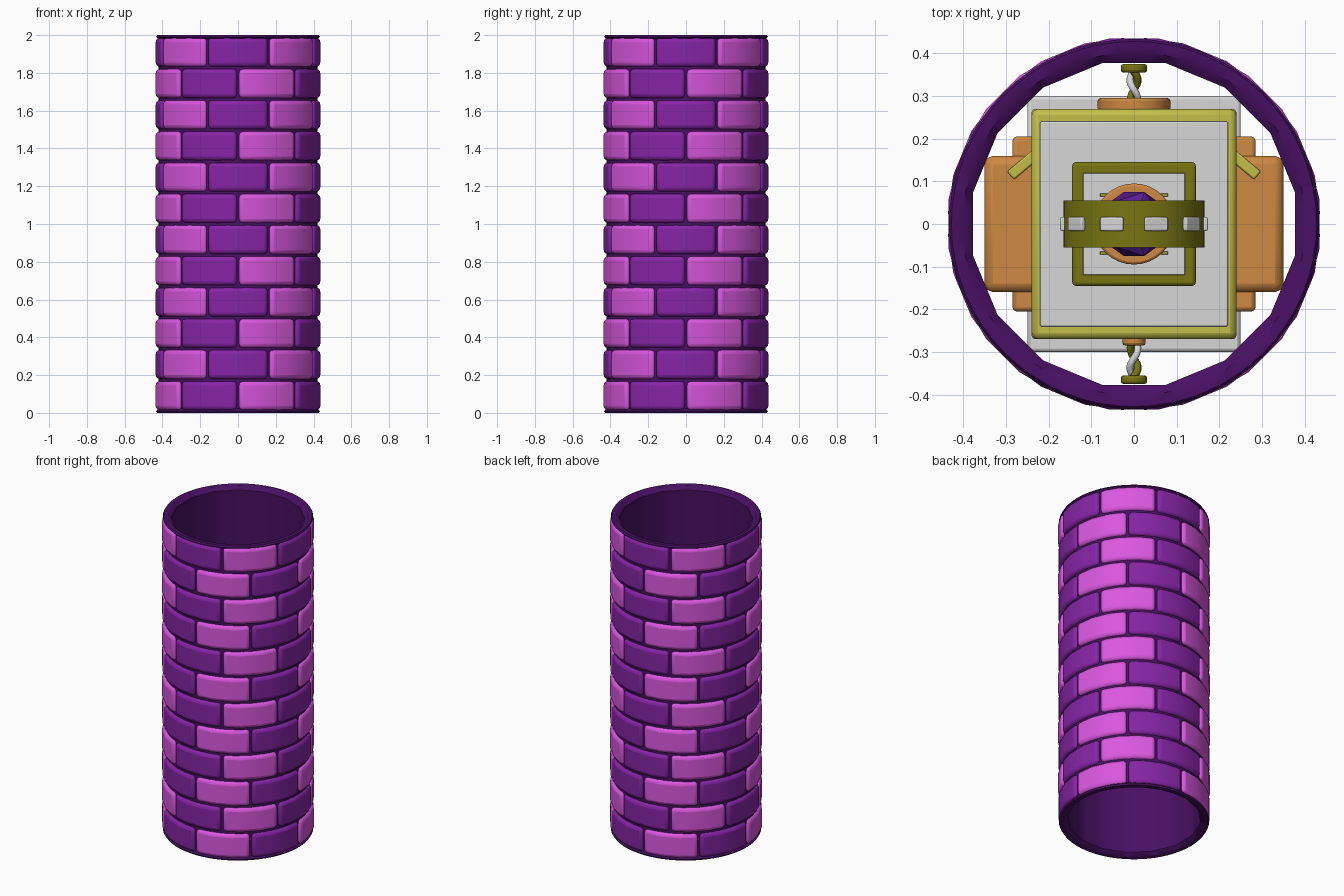
import bpy, bmesh, math
from math import sin, cos, pi, radians

if "Cube" in bpy.data.objects:
    bpy.data.objects.remove(bpy.data.objects["Cube"])


def material(name, rgb):
    m = bpy.data.materials.new(name)
    m.diffuse_color = (*rgb, 1)
    m.use_nodes = True
    m.node_tree.nodes["Principled BSDF"].inputs["Base Color"].default_value = m.diffuse_color
    return m


MORTAR = material("dark purple mortar", (0.065, 0.005, 0.125))
PURPLE = material("purple brick", (0.24, 0.018, 0.38))
PINK = material("pink brick", (0.70, 0.095, 0.74))
WHITE = material("white", (0.68, 0.68, 0.68))
OLIVE = material("olive", (0.19, 0.18, 0.006))
YELLOW = material("dull yellow", (0.55, 0.52, 0.07))
ORANGE = material("orange", (0.62, 0.25, 0.055))
GEM = material("violet gem", (0.10, 0.012, 0.28))


def make_object(name, bm, mat, bevel=0, segments=2):
    bmesh.ops.recalc_face_normals(bm, faces=bm.faces)
    mesh = bpy.data.meshes.new(name)
    bm.to_mesh(mesh)
    bm.free()
    mesh.materials.append(mat)
    ob = bpy.data.objects.new(name, mesh)
    bpy.context.collection.objects.link(ob)
    if bevel:
        mod = ob.modifiers.new("bevel", 'BEVEL')
        mod.width, mod.segments = bevel, segments
        mod.limit_method, mod.angle_limit = 'ANGLE', radians(40)
    bpy.ops.object.select_all(action='DESELECT')
    ob.select_set(True)
    bpy.context.view_layer.objects.active = ob
    bpy.ops.object.shade_smooth_by_angle(angle=radians(40))
    return ob


def box(name, mat, x, y, z, bevel=0.008, turn=0):
    bm = bmesh.new()
    bmesh.ops.create_cube(bm, size=1)
    size = (x[1] - x[0], y[1] - y[0], z[1] - z[0])
    bmesh.ops.scale(bm, vec=size, verts=bm.verts)
    ob = make_object(name, bm, mat, bevel)
    ob.location = [(a + b) / 2 for a, b in (x, y, z)]
    ob.rotation_euler[2] = turn
    return ob


def lathe(name, mat, rings, n, axis='z', centre=(0, 0, 0)):
    """Closed ring-shaped surface; each ring is (radius or function, height)."""
    bm = bmesh.new()
    loops = []
    for r, h in rings:
        loop = []
        for k in range(n):
            a = 2 * pi * k / n
            rad = r(a) if callable(r) else r
            p = (rad * cos(a), rad * sin(a), h)
            loop.append(bm.verts.new(p if axis == 'z' else (p[0], h, p[1])))
        loops.append(loop)
    for i, lo in enumerate(loops):
        up = loops[(i + 1) % len(loops)]
        for k in range(n):
            j = (k + 1) % n
            bm.faces.new((lo[k], lo[j], up[j], up[k]))
    ob = make_object(name, bm, mat)
    ob.location = centre
    return ob


def solid(name, mat, r, depth, centre, sides=24, axis='y', bevel=0.006):
    bm = bmesh.new()
    bmesh.ops.create_cone(bm, cap_ends=True, segments=sides, radius1=r, radius2=r, depth=depth)
    ob = make_object(name, bm, mat, bevel)
    ob.location = centre
    if axis == 'y':
        ob.rotation_euler[0] = pi / 2
    return ob


# Tower core: sixteen-sided bore, round outside, flared rims at both ends
def bore(a):
    return 0.377 / cos((a + pi / 16) % (pi / 8) - pi / 16)


lathe("tower_core", MORTAR, [
    (bore, 0.02), (0.402, 0), (0.428, 0), (0.434, 0.010), (0.420, 0.022),
    (0.420, 1.978), (0.434, 1.990), (0.428, 2), (0.402, 2), (bore, 1.98)], 64)

# Bricks: twelve courses of eight, alternating colours, every other course shifted
ROWS, PITCH, GAP, R_IN, R_OUT = 12, 0.1653, 0.011, 0.388, 0.439


def add_brick(bm, a0, a1, z0, z1, seg=3):
    cols = []
    for k in range(seg + 1):
        a = a0 + (a1 - a0) * k / seg
        cols.append([bm.verts.new((r * sin(a), -r * cos(a), z))
                     for r, z in ((R_IN, z0), (R_OUT, z0), (R_OUT, z1), (R_IN, z1))])
    for p, q in zip(cols, cols[1:]):
        for i in range(4):
            j = (i + 1) % 4
            bm.faces.new((p[i], p[j], q[j], q[i]))
    bm.faces.new(cols[0])
    bm.faces.new(cols[-1][::-1])


for parity, name, mat in ((0, "pink_bricks", PINK), (1, "purple_bricks", PURPLE)):
    bm = bmesh.new()
    for row in range(ROWS):
        z = 0.0082 + PITCH * row
        for k in range(8):
            start = k * pi / 4 + (pi / 8 if row % 2 else 0)
            if k % 2 == parity:
                half = GAP / 2 / R_OUT
                add_brick(bm, start + half, start + pi / 4 - half,
                          z + GAP / 2, z + PITCH - GAP / 2)
    make_object(name, bm, mat, 0.022, 3)

# Device inside the tower: base, body and stepped lid
box("device_base", WHITE, (-.25, .25), (-.30, .30), (.62, .72))
box("device_body", WHITE, (-.22, .22), (-.25, .25), (.72, 1.12))
box("lower_trim", YELLOW, (-.24, .24), (-.27, .27), (.72, .76))
box("upper_trim", YELLOW, (-.24, .24), (-.27, .27), (1.08, 1.12), 0.015)
box("lid_plate", WHITE, (-.22, .22), (-.24, .24), (1.12, 1.135), 0.003)
box("lid_frame", OLIVE, (-.145, .145), (-.145, .145), (1.135, 1.16))
box("lid_panel", WHITE, (-.12, .12), (-.12, .12), (1.16, 1.168), 0.002)

# Side housings, corner blocks and braces
for s in (-1, 1):
    side = "right" if s > 0 else "left"

    def span(a, b):
        return tuple(sorted((s * a, s * b)))

    box(side + "_housing", ORANGE, span(.2, .35), (-.16, .16), (.78, 1.04), 0.02)
    box(side + "_housing_flange", ORANGE, span(.2, .285), (-.205, .205), (.80, 1.02), 0.01)
    box(side + "_foot_gem", PINK, span(.215, .24), (-.275, -.25), (.66, .72), 0.004)
    box(side + "_brace", YELLOW, span(.21, .30), (.13, .155), (1.02, 1.05), 0.004, -s * 0.7)

# Standing band with ten studs around a gem
TOP = 1.25
lathe("standing_band", OLIVE, [(.14, -.055), (.165, -.055), (.165, .055), (.14, .055)],
      40, 'y', (0, 0, TOP))
for k in range(10):
    a = radians(18 + 36 * k)
    stud = box("band_stud", WHITE, (-.028, .028), (-.016, .016), (-.006, .006), 0.003)
    stud.location = (.167 * sin(a), 0, TOP + .167 * cos(a))
    stud.rotation_euler[1] = a
for s in (-1, 1):
    box("band_rail", YELLOW, (-.08, .08), (s * .068 - .004, s * .068 + .004), (1.165, 1.18), 0.002)
solid("gem_socket", ORANGE, .095, .03, (0, 0, 1.18), 32, 'z')
bm = bmesh.new()
bmesh.ops.create_icosphere(bm, subdivisions=1, radius=.088)
make_object("gem", bm, GEM).location = (0, 0, TOP)

# Round dials and twisted spindles on the front and back
solid("back_dial", ORANGE, .085, .03, (0, .28, .92))
solid("front_knob", ORANGE, .027, .03, (0, -.27, .92), 12)
for s in (-1, 1):
    solid("spindle_knob", OLIVE, .031, .02, (0, s * .365, .92))
    for phase, mat in ((0, OLIVE), (pi, WHITE)):
        curve = bpy.data.curves.new("spindle_strand", 'CURVE')
        curve.dimensions, curve.bevel_depth, curve.bevel_resolution = '3D', 0.009, 1
        line = curve.splines.new('POLY')
        line.points.add(16)
        for i, p in enumerate(line.points):
            a = phase + i * 0.5
            p.co = (.009 * cos(a), s * (.25 + .11 * i / 16), .92 + .009 * sin(a), 1)
        curve.materials.append(mat)
        strand = bpy.data.objects.new("spindle_strand", curve)
        bpy.context.collection.objects.link(strand)
